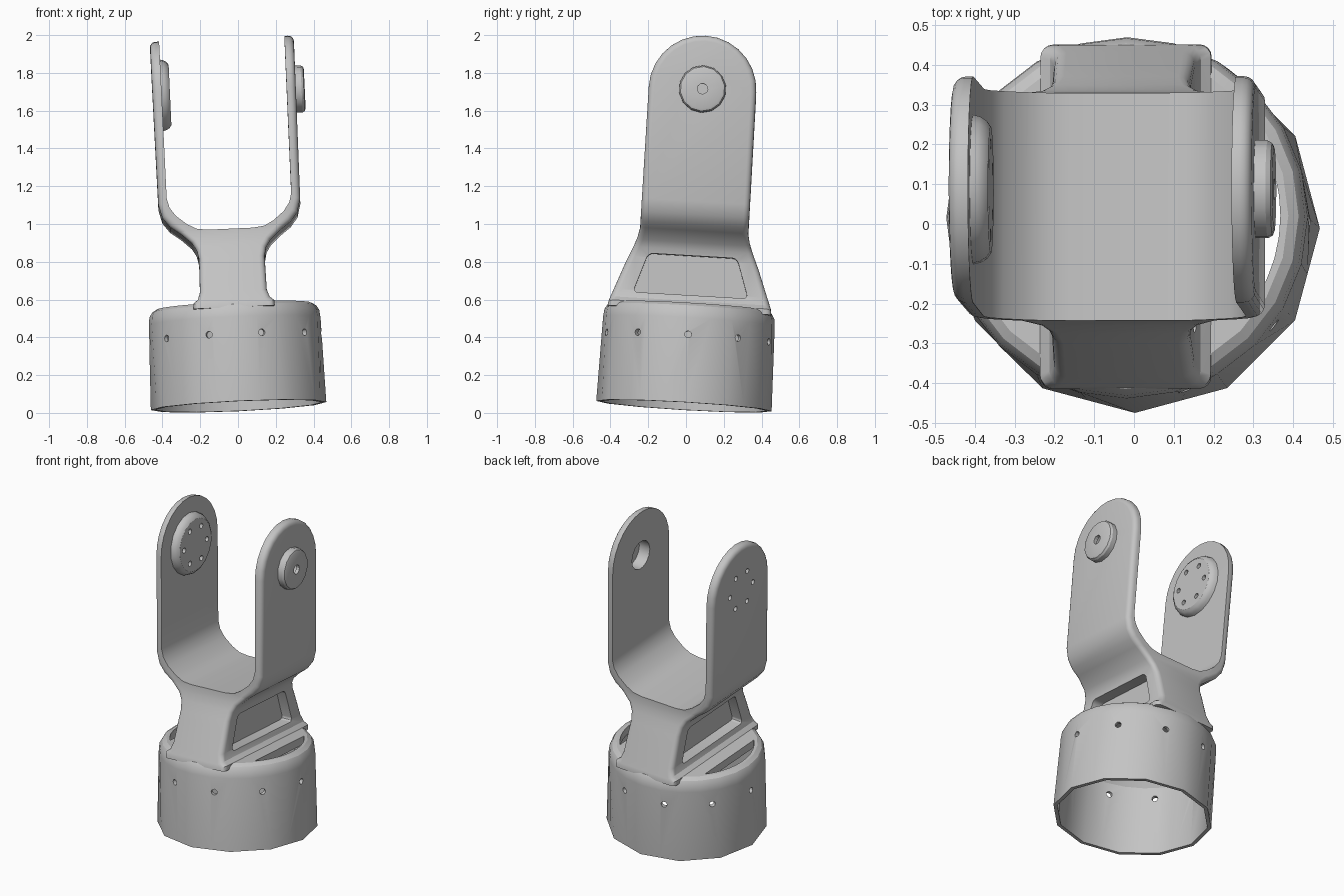
import bpy, bmesh, math
from mathutils import Matrix, Vector

if "Cube" in bpy.data.objects:
    bpy.data.objects.remove(bpy.data.objects["Cube"], do_unlink=True)

GREY = bpy.data.materials.new("grey_metal")
GREY.use_nodes = True
GREY.diffuse_color = (0.55, 0.55, 0.55, 1)
GREY.node_tree.nodes["Principled BSDF"].inputs["Base Color"].default_value = GREY.diffuse_color

TO_X = Matrix.Rotation(math.pi / 2, 4, 'Y')   # turns the z axis into +x
PIVOT = 1.665


def make_object(name, bm):
    bmesh.ops.recalc_face_normals(bm, faces=bm.faces)
    mesh = bpy.data.meshes.new(name)
    bm.to_mesh(mesh)
    bm.free()
    mesh.materials.append(GREY)
    obj = bpy.data.objects.new(name, mesh)
    bpy.context.collection.objects.link(obj)
    return obj


def prism(name, points, axis, lo, hi, rounding=0):
    """Extrude a 2D outline along one axis."""
    bm = bmesh.new()
    index = 'xyz'.index(axis)

    def place(p, depth):
        co = list(p)
        co.insert(index, depth)
        return co
    face = bm.faces.new([bm.verts.new(place(p, lo)) for p in points])
    grown = bmesh.ops.extrude_face_region(bm, geom=[face])['geom']
    move = Vector(place((0, 0), hi - lo))
    bmesh.ops.translate(bm, verts=[v for v in grown if isinstance(v, bmesh.types.BMVert)], vec=move)
    if rounding:
        sides = [e for e in bm.edges if abs(e.verts[0].co[index] - e.verts[1].co[index]) > 1e-4]
        bmesh.ops.bevel(bm, geom=sides, offset=rounding, segments=4, profile=0.5, affect='EDGES')
    return make_object(name, bm)


def lathe(name, profile, sides, matrix=Matrix()):
    """Spin a closed (radius, height) outline about z."""
    bm = bmesh.new()
    verts = [bm.verts.new((r, 0, h)) for r, h in profile]
    edges = [bm.edges.new(pair) for pair in zip(verts, verts[1:])]
    if profile[0][0] > 0:
        edges.append(bm.edges.new((verts[-1], verts[0])))
    bmesh.ops.spin(bm, geom=verts + edges, cent=(0, 0, 0), axis=(0, 0, 1),
                   angle=math.tau, steps=sides)
    bmesh.ops.remove_doubles(bm, verts=bm.verts, dist=1e-4)
    bm.transform(matrix)
    return make_object(name, bm)


def rods(name, matrices, radius, length, sides=12):
    """Several cylinders in one mesh, each starting at its matrix origin."""
    bm = bmesh.new()
    for m in matrices:
        bmesh.ops.create_cone(bm, cap_ends=True, segments=sides, radius1=radius, radius2=radius,
                              depth=length, matrix=m @ Matrix.Translation((0, 0, length / 2)))
    return make_object(name, bm)


def combine(obj, cutter, operation='DIFFERENCE'):
    mod = obj.modifiers.new("cut", 'BOOLEAN')
    mod.operation, mod.solver, mod.object = operation, 'EXACT', cutter
    bpy.context.view_layer.update()
    result = obj.evaluated_get(bpy.context.evaluated_depsgraph_get())
    mesh = bpy.data.meshes.new_from_object(result)
    obj.modifiers.clear()
    obj.data = mesh


def arc(radius, start, end, steps, centre=(0, 0)):
    angles = [start + (end - start) * i / steps for i in range(steps + 1)]
    return [(centre[0] + radius * math.cos(a), centre[1] + radius * math.sin(a)) for a in angles]


helpers = []

# Socket: twelve-sided skirt that turns round at its closed top
socket = lathe("socket_ring", [(0, 0.53), (0.41, 0.53), (0.435, 0.515), (0.45, 0.49), (0.455, 0.45),
                               (0.465, 0), (0.442, 0), (0.43, 0.43), (0.40, 0.48), (0, 0.48)], 24)
for v in socket.data.vertices:
    step = round(math.atan2(v.co.y, v.co.x) / (math.pi / 12))
    if step % 2 and v.co.z < 0.1:
        v.co.xy *= math.cos(math.pi / 12)

# Crescent slots beside the neck and screw holes round the skirt
half = math.acos(0.30 / 0.39)
for turn in (0, math.pi):
    slot = prism("slot_cutter", arc(0.39, turn - half, turn + half, 10), 'z', 0.40, 0.60, 0.008)
    combine(socket, slot)
    helpers.append(slot)
screws = rods("screw_cutter", [Matrix.Rotation(math.tau * i / 10, 4, 'Z')
                               @ Matrix.Translation((0.38, 0, 0.36)) @ TO_X for i in range(10)], 0.018, 0.15)
combine(socket, screws)
helpers.append(screws)

# Fork: front outline of neck and arms crossed with the side outline
outer = [(0.215, 0.50), (0.215, 0.53), (0.19, 0.55), (0.177, 0.59), (0.174, 0.77), (0.185, 0.82),
         (0.21, 0.86), (0.26, 0.905), (0.32, 0.95), (0.358, 1.0), (0.376, 1.07), (0.382, 2.0)]
inner = [(0.332, 2.0), (0.33, 1.10), (0.317, 1.05), (0.285, 1.005), (0.23, 0.96), (0.18, 0.933), (0.12, 0.925)]
outline = outer + inner
outline += [(-x, z) for x, z in reversed(outline)]
fork = prism("fork", outline, 'y', -0.6, 0.6)
side = [(-0.44, 0.45), (0.44, 0.45), (0.43, 0.53), (0.355, 0.73), (0.30, 0.86), (0.287, 0.92)]
side += arc(0.285, 0, math.pi, 14, (0, PIVOT)) + [(-y, z) for y, z in reversed(side[2:])]
side_block = prism("side_outline_cutter", side, 'x', -0.6, 0.6)
combine(fork, side_block, 'INTERSECT')
helpers.append(side_block)

# Round the outward edges of the fork
bm = bmesh.new()
bm.from_mesh(fork.data)
bmesh.ops.remove_doubles(bm, verts=bm.verts, dist=1e-4)
bm.normal_update()


def faces_out(face):
    return abs(face.normal.y) < 0.01 and face.normal.x * face.calc_center_median().x > 0.01


rounded = []
for e in bm.edges:
    if len(e.link_faces) == 2 and max(v.co.z for v in e.verts) > 0.51:
        flags = [faces_out(f) for f in e.link_faces]
        ends = [abs(f.normal.x) < 0.01 for f in e.link_faces]
        if any(flags) and any(ends):
            rounded.append(e)
bmesh.ops.bevel(bm, geom=rounded, offset=0.03, segments=4, profile=0.5, affect='EDGES', clamp_overlap=False)
bm.to_mesh(fork.data)
bm.free()

# Pockets in both sides of the neck
pocket = [(-0.305, 0.58), (0.305, 0.58), (0.235, 0.79), (-0.235, 0.79)]
for lo, hi in ((0.11, 0.5), (-0.5, -0.11)):
    cutter = prism("pocket_cutter", pocket, 'x', lo, hi, 0.025)
    combine(fork, cutter)
    helpers.append(cutter)

# Pivot boss on the left arm, with a bearing bore inside and a pin hole
boss = lathe("pivot_boss", [(0, 0), (0.125, 0), (0.125, 0.05), (0.118, 0.062), (0.105, 0.067), (0, 0.067)],
             14, Matrix.Translation((0.36, 0, PIVOT)) @ TO_X)
bore = rods("bore_cutter", [Matrix.Translation((0.25, 0, PIVOT)) @ TO_X], 0.09, 0.155, 14)
pin = rods("pin_cutter", [Matrix.Translation((0.22, 0, PIVOT)) @ TO_X], 0.028, 0.3)

# Mounting pad inside the right arm, with six screw holes
pad = lathe("mounting_pad", [(0, 0), (0.19, 0), (0.185, 0.02), (0.175, 0.036), (0.16, 0.046), (0, 0.046)],
            18, Matrix.Translation((-0.333, 0, PIVOT)) @ TO_X)
pad_holes = rods("pad_hole_cutter", [Matrix.Translation((-0.5, y, z)) @ TO_X
                                     for y, z in arc(0.115, 0, math.tau * 5 / 6, 5, (0, PIVOT))], 0.016, 0.3)
for part, cutters in ((fork, (bore, pin, pad_holes)), (boss, (bore, pin)), (pad, (pad_holes,))):
    for cutter in cutters:
        combine(part, cutter)
helpers += [bore, pin, pad_holes]

for helper in helpers:
    bpy.data.objects.remove(helper, do_unlink=True)

# Lean the whole bracket slightly, then shade
lean = Vector((0, 0, 1)).rotation_difference(Vector((-0.046, 0.059, 1))).to_matrix().to_4x4()
parts = (socket, fork, boss, pad)
for obj in parts:
    obj.data.transform(Matrix.Translation((0.003, -0.011, 0.036)) @ lean)
    bpy.ops.object.select_all(action='DESELECT')
    obj.select_set(True)
    bpy.context.view_layer.objects.active = obj
    bpy.ops.object.shade_smooth_by_angle(angle=math.radians(28))
